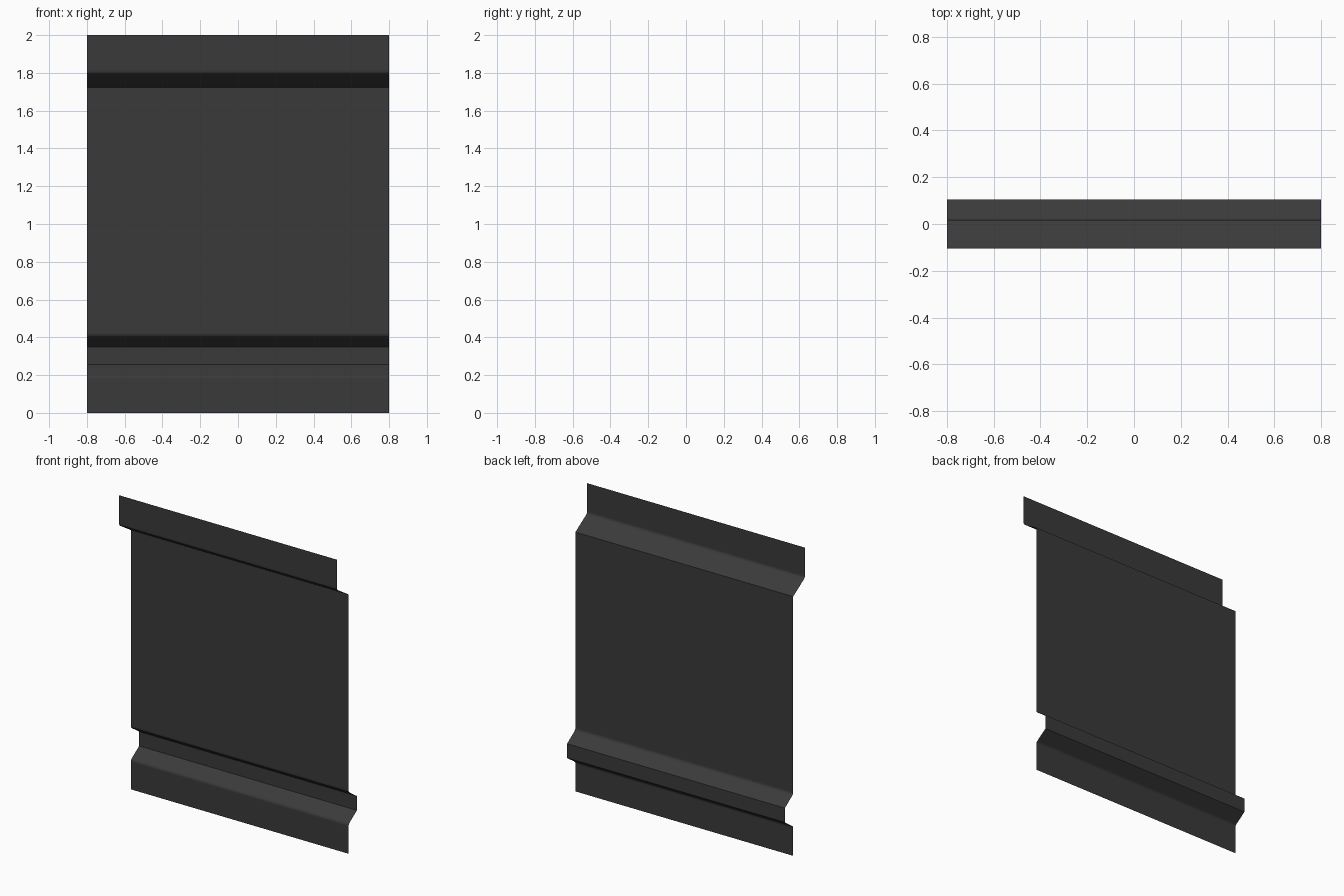
import bpy, bmesh
from mathutils import Vector

if "Cube" in bpy.data.objects:
    bpy.data.objects.remove(bpy.data.objects["Cube"])

# Folded sheet profile as (y, z, bend softness), from bottom to top
PROFILE = [
    (0.018, 0.00, 0), (0.018, 0.195, 0.012),
    (0.105, 0.255, 0), (0.105, 0.35, 0),
    (0.018, 0.41, 0.012), (0.018, 1.722, 0),
    (-0.105, 1.80, 0.012), (-0.105, 2.00, 0),
]
HALF_WIDTH = 0.8


def softened(profile):
    """Replace soft corners with a short curved bend."""
    pts = []
    for i, (y, z, r) in enumerate(profile):
        p = Vector((y, z))
        if not r:
            pts.append(p)
            continue
        a = p + (Vector(profile[i - 1][:2]) - p).normalized() * r
        b = p + (Vector(profile[i + 1][:2]) - p).normalized() * r
        for t in (0, 0.33, 0.67, 1):
            pts.append(a * (1 - t) ** 2 + p * 2 * t * (1 - t) + b * t * t)
    return pts


# Sweep the profile across the width as a single thin sheet
bm = bmesh.new()
rows = [[bm.verts.new((x, p.x, p.y)) for x in (-HALF_WIDTH, HALF_WIDTH)]
        for p in softened(PROFILE)]
for low, high in zip(rows, rows[1:]):
    bm.faces.new((low[0], low[1], high[1], high[0]))
mesh = bpy.data.meshes.new("folded_panel")
bm.to_mesh(mesh)
bm.free()

panel = bpy.data.objects.new("folded_panel", mesh)
bpy.context.collection.objects.link(panel)

# Dark grey sheet colour
mat = bpy.data.materials.new("dark grey")
mat.diffuse_color = (0.042, 0.042, 0.042, 1)
mat.use_nodes = True
mat.node_tree.nodes["Principled BSDF"].inputs["Base Color"].default_value = mat.diffuse_color
mesh.materials.append(mat)
